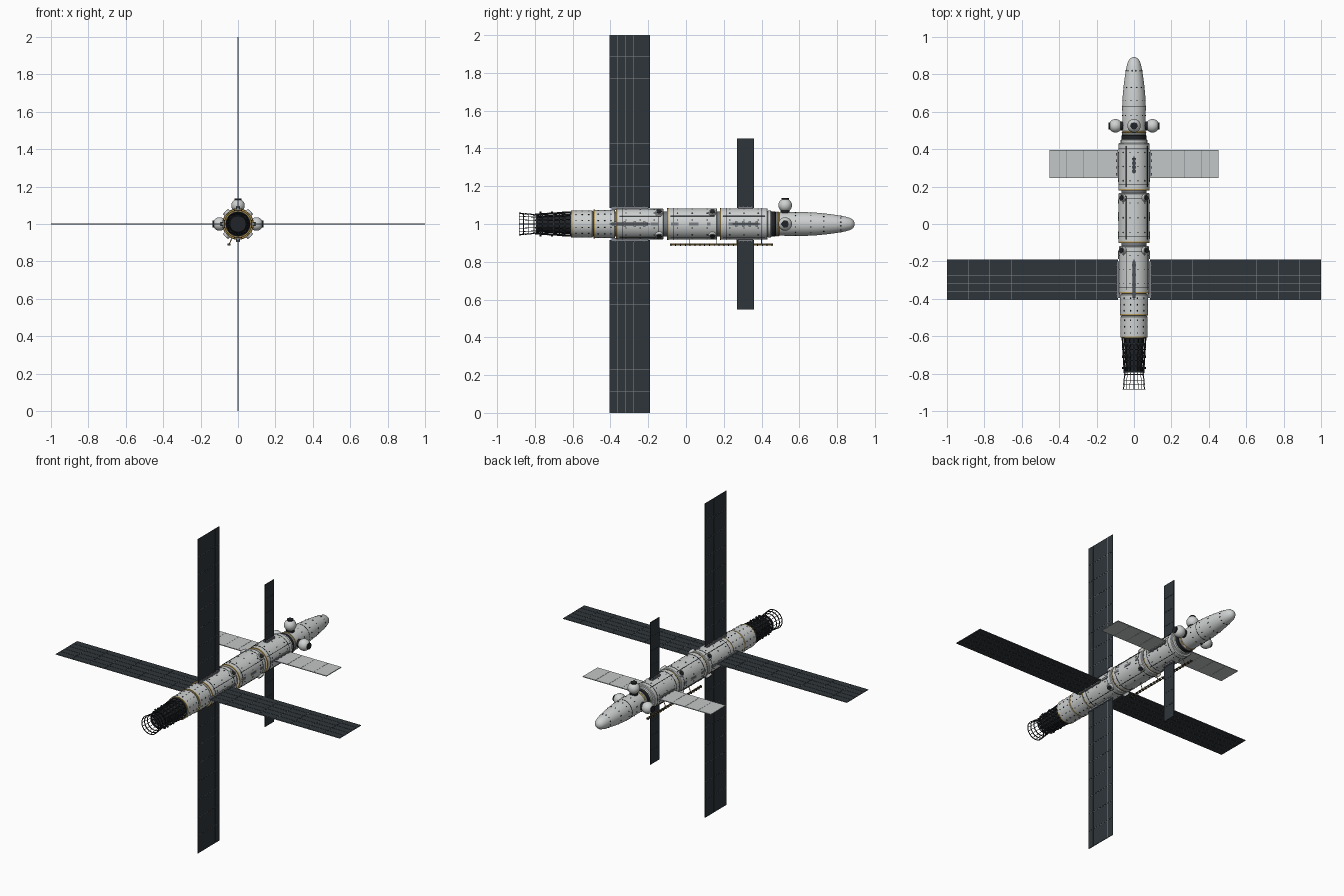
import bpy, bmesh, math
from mathutils import Matrix, Vector

if "Cube" in bpy.data.objects:
    bpy.data.objects.remove(bpy.data.objects["Cube"], do_unlink=True)


def material(name, r, g, b):
    m = bpy.data.materials.new(name)
    m.use_nodes = True
    m.diffuse_color = (r, g, b, 1)
    m.node_tree.nodes["Principled BSDF"].inputs["Base Color"].default_value = (r, g, b, 1)
    return m


HULL = material("hull white", 0.62, 0.64, 0.64)
GREY = material("radiator grey", 0.55, 0.57, 0.57)
DARK = material("solar slate", 0.028, 0.036, 0.042)
LINE = material("panel grid grey", 0.25, 0.27, 0.29)
BLACK = material("fitting black", 0.015, 0.017, 0.02)
GOLD = material("gold trim", 0.5, 0.34, 0.1)
STEEL = material("steel grey", 0.2, 0.22, 0.24)

AXIS = Matrix.Translation((0, 0, 1))
QUARTERS = [k * math.pi / 2 for k in range(4)]
DIAGONALS = [q + math.pi / 4 for q in QUARTERS]


def spoke(angle):
    """Frame on the ship axis whose local z points outward; angle 0 is up."""
    return AXIS @ Matrix.Rotation(angle, 4, 'Y')


def finish(name, bm, mat):
    bmesh.ops.recalc_face_normals(bm, faces=bm.faces)
    me = bpy.data.meshes.new(name)
    bm.to_mesh(me)
    bm.free()
    ob = bpy.data.objects.new(name, me)
    me.materials.append(mat)
    bpy.context.collection.objects.link(ob)
    bpy.ops.object.select_all(action='DESELECT')
    ob.select_set(True)
    bpy.context.view_layer.objects.active = ob
    bpy.ops.object.shade_smooth_by_angle(angle=math.radians(35))
    return ob


def box(bm, frame, centre, size):
    bmesh.ops.create_cube(bm, size=1, matrix=frame @ Matrix.Translation(centre) @ Matrix.Diagonal((*size, 1)))


def rod(bm, a, b, r, sides=6, r2=None):
    a, b = Vector(a), Vector(b)
    turn = (b - a).to_track_quat('Z', 'Y').to_matrix().to_4x4()
    bmesh.ops.create_cone(bm, cap_ends=True, segments=sides, radius1=r, radius2=r if r2 is None else r2,
                          depth=(b - a).length, matrix=Matrix.Translation((a + b) / 2) @ turn)


def lathe(name, profile, mat, steps=32):
    """Revolve (y, radius) points about the ship axis."""
    bm = bmesh.new()
    vs = [bm.verts.new((0, y, 1 + r)) for y, r in profile]
    edges = [bm.edges.new(p) for p in zip(vs, vs[1:])]
    bmesh.ops.spin(bm, geom=vs + edges, cent=(0, 0, 1), axis=(0, 1, 0), angle=math.tau, steps=steps)
    bmesh.ops.remove_doubles(bm, verts=bm.verts, dist=1e-5)
    return finish(name, bm, mat)


def drum(name, y0, y1, r, mat, bevel=0.004):
    return lathe(name, [(y0, 0), (y0, r - bevel), (y0 + bevel, r), (y1 - bevel, r), (y1, r - bevel), (y1, 0)], mat)


def hoop(name, y, r, thick, mat):
    t = thick
    return lathe(name, [(y - t, r - t), (y - t, r + t), (y + t, r + t), (y + t, r - t), (y - t, r - t)], mat)


# Pressure modules: start, end, radius
modules = {"rear_skirt": (-0.605, -0.493, 0.072), "tank_module": (-0.487, -0.375, 0.075),
           "power_module": (-0.368, -0.118, 0.081), "middle_module": (-0.098, 0.165, 0.083),
           "forward_module": (0.182, 0.432, 0.083)}
for name, (y0, y1, r) in modules.items():
    drum(name, y0, y1, r, HULL)
    hoop(name + "_gold_rim", y0 + 0.001, r - 0.003, 0.0035, GOLD)
    if y1 - y0 > 0.2:
        for y in (y0 + 0.03, y1 - 0.03):
            hoop(name + "_seam", y, r, 0.0012, BLACK)
drum("spine", -0.6, 0.46, 0.066, STEEL)
drum("neck", 0.43, 0.452, 0.071, HULL)
drum("dark_collar", 0.448, 0.476, 0.067, BLACK)
drum("white_collar", 0.474, 0.488, 0.065, HULL)
drum("gold_collar", 0.486, 0.496, 0.066, GOLD)

# Rounded nose with one seam
lathe("nose", [(0.494, 0), (0.494, 0.062), (0.63, 0.063), (0.69, 0.06), (0.75, 0.054), (0.80, 0.047),
               (0.84, 0.04), (0.87, 0.032), (0.885, 0.021), (0.891, 0.01), (0.893, 0)], HULL)
hoop("nose_seam", 0.63, 0.0627, 0.0012, BLACK)

# Surface studs in rings round the hull
bm = bmesh.new()
rings = [(y0 + (y1 - y0) * f, r) for y0, y1, r in modules.values() for f in (0.2, 0.5, 0.8)]
rings += [(0.58, 0.063), (0.66, 0.0615), (0.73, 0.0565), (0.82, 0.044)]
for y, r in rings:
    for k in range(12):
        box(bm, spoke((k + 0.5) * math.tau / 12), (0, y, r), (0.005, 0.007, 0.003))
finish("hull_studs", bm, BLACK)

# Side hatches and long rails on the hull
bm, rails = bmesh.new(), bmesh.new()
for angle in (QUARTERS[1], QUARTERS[3]):
    for y, length in ((-0.22, 0.03), (-0.165, 0.045), (-0.06, 0.04), (0.04, 0.05), (0.12, 0.02), (0.24, 0.03)):
        box(bm, spoke(angle), (0, y, 0.083), (0.014, length, 0.004))
for angle in DIAGONALS:
    for y0, y1, r in list(modules.values())[2:]:
        box(rails, spoke(angle + 0.25), (0, (y0 + y1) / 2, r), (0.003, y1 - y0 - 0.03, 0.004))
finish("side_hatches", bm, STEEL)
finish("hull_rails", rails, BLACK)

# Diagonal portholes at the ends of the modules
rims, glass = bmesh.new(), bmesh.new()
for angle in DIAGONALS:
    for y in (-0.142, 0.14):
        f = spoke(angle)
        rod(rims, f @ Vector((0, y, 0.07)), f @ Vector((0, y, 0.093)), 0.023, 16, 0.019)
        rod(glass, f @ Vector((0, y, 0.08)), f @ Vector((0, y, 0.0955)), 0.014, 16)
finish("porthole_rims", rims, HULL)
finish("porthole_glass", glass, BLACK)

# Three round pods on the nose: top, left and right
for label, angle in (("top", 0), ("left", math.pi / 2), ("right", -math.pi / 2)):
    f = spoke(angle)
    bm = bmesh.new()
    bmesh.ops.create_uvsphere(bm, u_segments=24, v_segments=14, radius=0.036,
                              matrix=f @ Matrix.Translation((0, 0.525, 0.099)))
    finish(label + "_pod", bm, HULL)
    bm = bmesh.new()
    rod(bm, f @ Vector((0, 0.525, 0.05)), f @ Vector((0, 0.525, 0.075)), 0.024, 16)
    rod(bm, f @ Vector((0, 0.525, 0.12)), f @ Vector((0, 0.525, 0.1365)), 0.019, 16)
    finish(label + "_pod_ports", bm, BLACK)


# Wings: thin backing sheet with raised cells
def wing(name, angle, y0, y1, z0, z1, cols, rows, cell, backing, gap=0.0018):
    f = spoke(angle)
    bm, cells = bmesh.new(), bmesh.new()
    box(bm, f, (0, (y0 + y1) / 2, (z0 + z1) / 2), (0.003, y1 - y0, z1 - z0))
    finish(name + "_backing", bm, backing)
    w, h = (y1 - y0) / cols, (z1 - z0) / rows
    for i in range(cols):
        for j in range(rows):
            box(cells, f, (0, y0 + (i + 0.5) * w, z0 + (j + 0.5) * h), (0.005, w - gap, h - gap))
    finish(name + "_cells", cells, cell)
    # Root beam, hinge knobs
    bm = bmesh.new()
    box(bm, f, (0, (y0 + y1) / 2, 0.082), (0.016, y1 - y0 - 0.02, 0.016))
    for k in range(4):
        box(bm, f, (0, y0 + (y1 - y0) * (0.14 + 0.24 * k), 0.088), (0.024, 0.013, 0.014))
    finish(name + "_hinge", bm, STEEL)


for label, angle in zip(("top", "left", "bottom", "right"), QUARTERS):
    wing(label + "_solar_wing", angle, -0.405, -0.19, 0.085, 1.0, 5, 8, DARK, LINE)
    if label in ("top", "bottom"):
        wing(label + "_small_wing", angle, 0.27, 0.36, 0.085, 0.453, 1, 4, DARK, DARK)
    else:
        wing(label + "_radiator", angle, 0.245, 0.395, 0.085, 0.452, 1, 4, GREY, STEEL)

# Gold boom slung under the hull
bm, studs = bmesh.new(), bmesh.new()
for dx, dz in ((0, 0), (0.008, 0.005)):
    rod(bm, (-0.052 + dx, -0.085, 0.888 + dz), (-0.052 + dx, 0.46, 0.888 + dz), 0.0025)
for y in (0.02, 0.16, 0.27, 0.4):
    rod(bm, (-0.048, y, 0.89), (-0.03, y, 0.93), 0.0025)
for k in range(22):
    box(studs, Matrix(), (-0.048, -0.08 + k * 0.0255, 0.89), (0.014, 0.005, 0.012))
finish("boom_rails", bm, GOLD)
finish("boom_studs", studs, BLACK)

# Dark engine core inside a tapering cage, ending in an open frame
lathe("engine_core", [(-0.79, 0), (-0.79, 0.044), (-0.6, 0.055), (-0.6, 0)], BLACK)
for k in range(7):
    y = -0.61 - k * 0.03
    hoop("engine_cage_ring", y, 0.064 - k * 0.0018, 0.003, DARK)
for y, r in ((-0.805, 0.05), (-0.835, 0.053), (-0.86, 0.056), (-0.883, 0.059)):
    hoop("open_frame_ring", y, r, 0.002, BLACK)
cage, frame = bmesh.new(), bmesh.new()
for k in range(16):
    f = spoke(k * math.tau / 16)
    rod(cage, f @ Vector((0, -0.605, 0.064)), f @ Vector((0, -0.8, 0.052)), 0.003)
    rod(frame, f @ Vector((0, -0.79, 0.05)), f @ Vector((0, -0.884, 0.059)), 0.0016)
    for y in (-0.65, -0.71, -0.77):
        box(cage, f, (0, y, 0.06), (0.008, 0.012, 0.01))
finish("engine_cage_bars", cage, BLACK)
finish("open_frame_bars", frame, BLACK)
